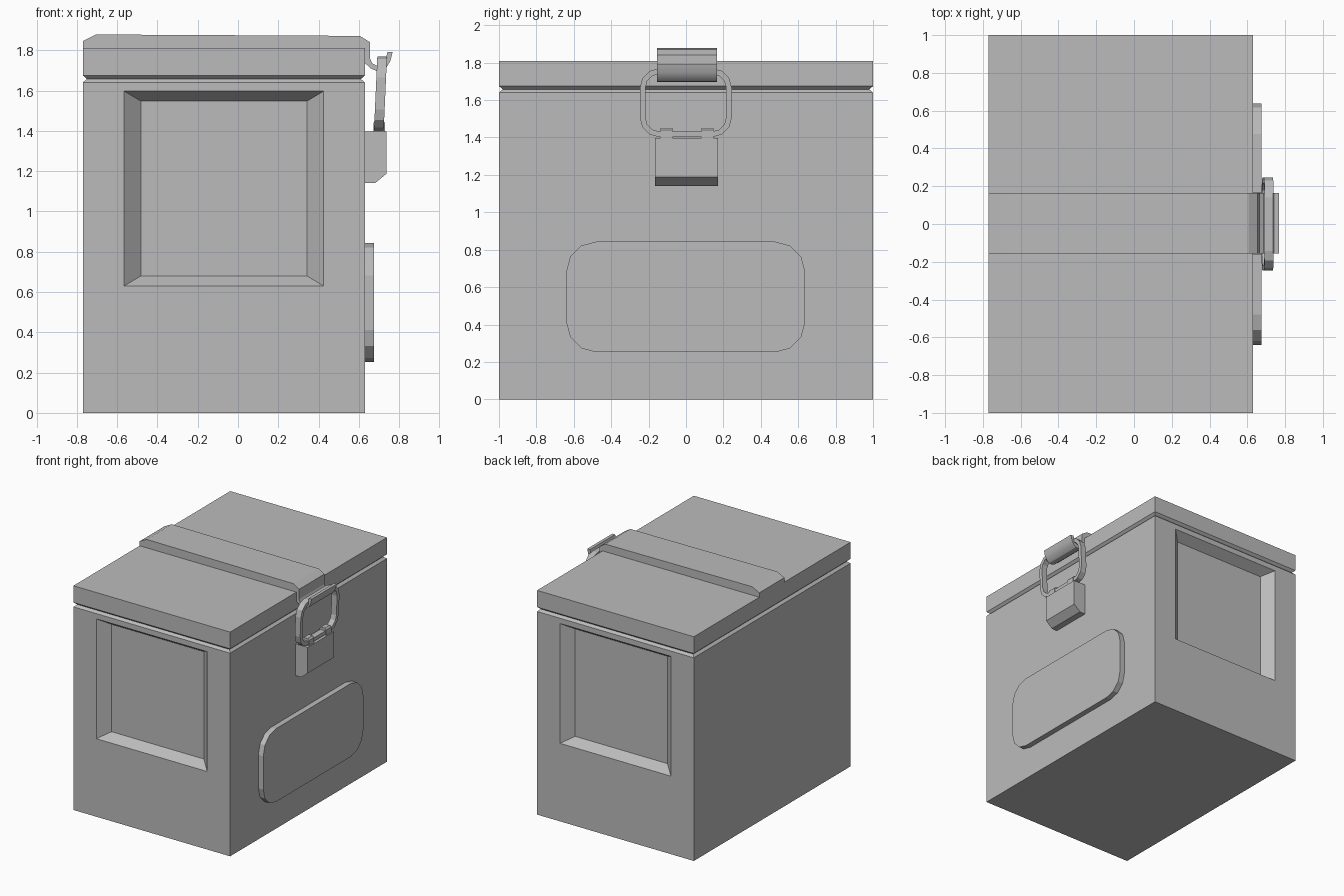
import bpy, bmesh, math

cube = bpy.data.objects.get("Cube")
if cube:
    bpy.data.objects.remove(cube, do_unlink=True)

grey = bpy.data.materials.new("plain grey")
grey.use_nodes = True
colour = (0.5, 0.5, 0.5, 1)
grey.diffuse_color = colour
next(n for n in grey.node_tree.nodes if n.type == 'BSDF_PRINCIPLED').inputs["Base Color"].default_value = colour

LEFT, RIGHT, HALF = -0.77, 0.63, 1.0
MID = (LEFT + RIGHT) / 2


def finish(name, bm, smooth=False):
    bmesh.ops.recalc_face_normals(bm, faces=bm.faces)
    mesh = bpy.data.meshes.new(name)
    bm.to_mesh(mesh)
    bm.free()
    mesh.materials.append(grey)
    obj = bpy.data.objects.new(name, mesh)
    bpy.context.collection.objects.link(obj)
    if smooth:
        bpy.ops.object.select_all(action='DESELECT')
        obj.select_set(True)
        bpy.context.view_layer.objects.active = obj
        bpy.ops.object.shade_smooth_by_angle(angle=math.radians(29))
    return obj


def loft(bm, rings):
    """Join neighbouring rings of vertices with quads."""
    for a, b in zip(rings, rings[1:]):
        for i in range(len(a)):
            j = (i + 1) % len(a)
            bm.faces.new((a[i], a[j], b[j], b[i]))


def prism(name, points, place, start, end, smooth=False):
    """Extrude a flat profile between two depths."""
    bm = bmesh.new()
    rings = [[bm.verts.new(place(u, v, d)) for u, v in points] for d in (start, end)]
    loft(bm, rings)
    for ring in rings:
        bm.faces.new(ring)
    return finish(name, bm, smooth)


def along_y(u, v, d):
    return (u, d, v)


def along_x(u, v, d):
    return (d, u, v)


def rounded(y0, y1, z0, z1, radius, steps):
    points = []
    corners = [(y1, z1, -1, -1), (y0, z1, 1, -1), (y0, z0, 1, 1), (y1, z0, -1, 1)]
    for q, (y, z, sy, sz) in enumerate(corners):
        for s in range(steps + 1):
            a = math.pi / 2 * (q + s / steps)
            points.append((y + sy * radius + radius * math.cos(a),
                           z + sz * radius + radius * math.sin(a)))
    return points


# Box and lid as one shell with a V groove at the seam
bm = bmesh.new()
rings = []
for z, inset in ((0, 0), (1.64, 0), (1.657, 0.02), (1.675, 0), (1.81, 0)):
    x, y = (RIGHT - LEFT) / 2 - inset, HALF - inset
    rings.append([bm.verts.new((MID + sx * x, sy * y, z))
                  for sx, sy in ((-1, -1), (1, -1), (1, 1), (-1, 1))])
loft(bm, rings)
bm.faces.new(rings[0])
bm.faces.new(rings[-1])
box = finish("box_and_lid", bm)

# Bevelled recess cut into the front and back
for side in (-1, 1):
    bm = bmesh.new()
    rings = []
    # the outer ring extends past the wall along the same slope
    for depth in (-0.075, 0.075):
        t = depth / 0.075
        x, low, high = 0.495 - 0.083 * t, 0.63 + 0.05 * t, 1.597 - 0.05 * t
        rings.append([bm.verts.new((MID + sx * x, side * (HALF - depth), z))
                      for sx, z in ((-1, low), (1, low), (1, high), (-1, high))])
    loft(bm, rings)
    for ring in rings:
        bm.faces.new(ring)
    cutter = finish("recess_cutter", bm)
    cut = box.modifiers.new("recess", 'BOOLEAN')
    cut.operation, cut.object, cut.solver = 'DIFFERENCE', cutter, 'EXACT'
    bpy.context.view_layer.objects.active = box
    bpy.ops.object.modifier_apply(modifier=cut.name)
    bpy.data.objects.remove(cutter, do_unlink=True)

# Strap over the lid
prism("lid_strap", [(LEFT, 1.80), (LEFT, 1.846), (-0.706, 1.878), (0.605, 1.871),
                    (0.655, 1.84), (0.655, 1.74), (0.62, 1.74), (0.62, 1.80)],
      along_y, -0.155, 0.165)

# Curved catch hook at the end of the strap
prism("catch_hook", [(0.62, 1.76), (0.655, 1.76), (0.665, 1.736), (0.686, 1.724),
                     (0.712, 1.728), (0.73, 1.747), (0.742, 1.79), (0.767, 1.79),
                     (0.757, 1.748), (0.738, 1.716), (0.715, 1.699), (0.687, 1.697),
                     (0.66, 1.709), (0.64, 1.728), (0.62, 1.74)],
      along_y, -0.155, 0.165, True)

# Latch body on the side
prism("latch_block", [(0.62, 1.14), (0.68, 1.14), (0.738, 1.188), (0.738, 1.396), (0.62, 1.396)],
      along_y, -0.165, 0.17)

# Knuckles holding the wire loop
for name, y in (("front_knuckle", -0.105), ("back_knuckle", 0.115)):
    prism(name, [(0.672, 1.39), (0.672, 1.44), (0.682, 1.452), (0.718, 1.452),
                 (0.73, 1.44), (0.73, 1.39)], along_y, y - 0.032, y + 0.032)

# Leaning latch loop
bm = bmesh.new()
wire = 0.03
outer = rounded(-0.247, 0.245, 1.402, 1.77, 0.105, 3)
inner = rounded(-0.247 + wire, 0.245 - wire, 1.402 + wire, 1.77 - wire, 0.105 - wire, 3)
rings = []
for shape, depth in ((outer, 0), (outer, 0.048), (inner, 0.048), (inner, 0)):
    rings.append([bm.verts.new((0.675 + depth + 0.045 * (z - 1.402), y, z)) for y, z in shape])
loft(bm, rings + rings[:1])
finish("latch_loop", bm)

# Raised rounded plate on the side
prism("side_plate", rounded(-0.64, 0.637, 0.252, 0.843, 0.16, 3), along_x, 0.62, 0.674)
